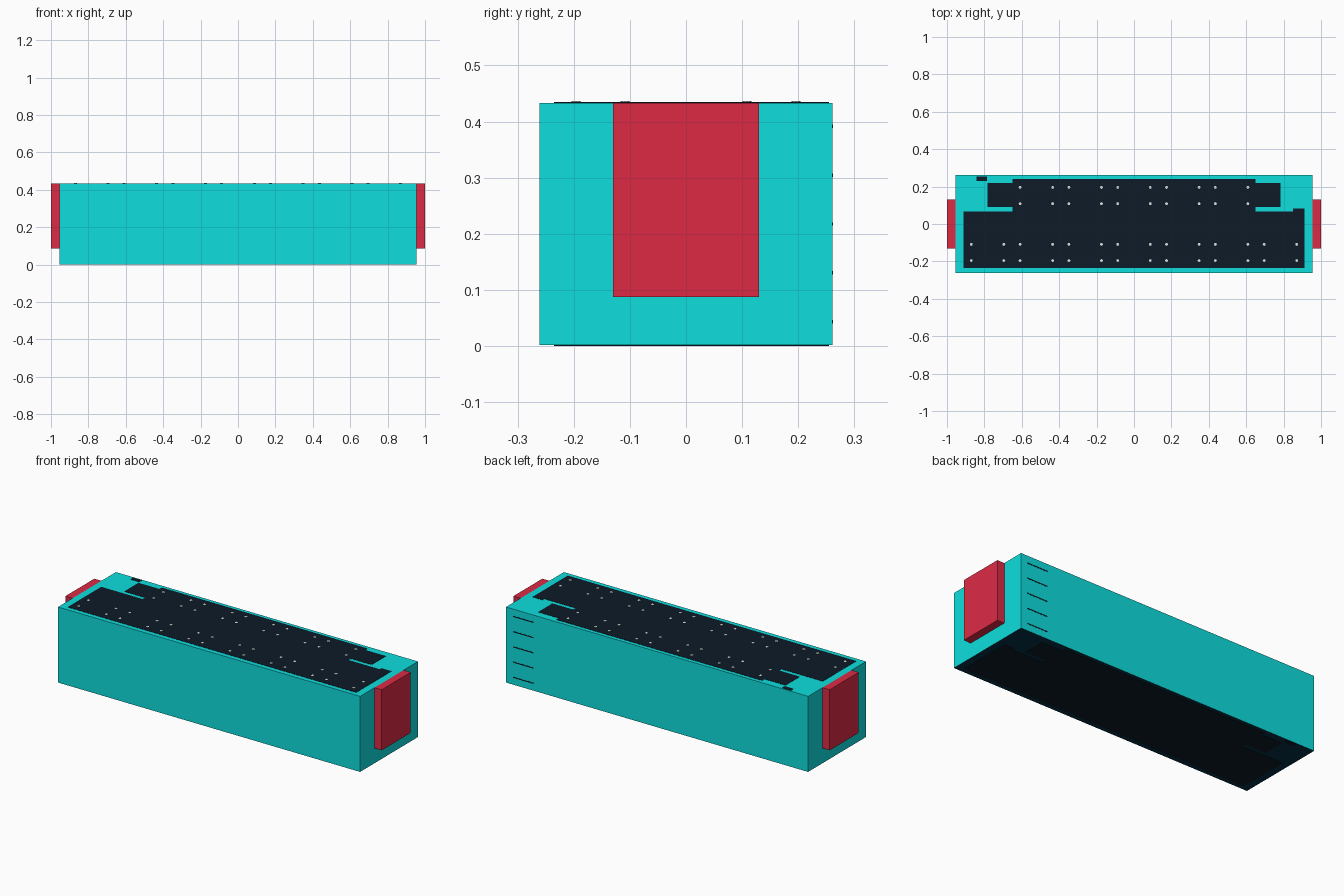
import bpy, bmesh
from mathutils import Matrix

if "Cube" in bpy.data.objects:
    bpy.data.objects.remove(bpy.data.objects["Cube"])


def material(name, rgb):
    m = bpy.data.materials.new(name)
    lin = [(c / 255 / 12.92) if c < 11 else ((c / 255 + 0.055) / 1.055) ** 2.4 for c in rgb]
    m.diffuse_color = (*lin, 1)
    m.use_nodes = True
    m.node_tree.nodes["Principled BSDF"].inputs["Base Color"].default_value = m.diffuse_color
    return m


CYAN = material("cyan", (14, 222, 222))
RED = material("red", (221, 42, 69))
DARK = material("dark_navy", (13, 27, 40))
BASE = material("base_navy", (6, 48, 70))
PALE = material("pale_grey", (225, 225, 220))


def finish(name, bm, *mats):
    me = bpy.data.meshes.new(name)
    bm.normal_update()
    bm.to_mesh(me)
    bm.free()
    for m in mats:
        me.materials.append(m)
    ob = bpy.data.objects.new(name, me)
    bpy.context.collection.objects.link(ob)
    return ob


def add_box(bm, lo, hi):
    mid = [(a + b) / 2 for a, b in zip(lo, hi)]
    size = [b - a for a, b in zip(lo, hi)]
    bmesh.ops.create_cube(bm, size=1, matrix=Matrix.Translation(mid) @ Matrix.Diagonal((*size, 1)))


def box(name, lo, hi, mat):
    bm = bmesh.new()
    add_box(bm, lo, hi)
    return finish(name, bm, mat)


def plate(name, outline, z0, z1, mat):
    bm = bmesh.new()
    face = bm.faces.new([bm.verts.new((x, y, z0)) for x, y in outline])
    top = bmesh.ops.extrude_face_region(bm, geom=[face], use_keep_orig=True)["geom"]
    bmesh.ops.translate(bm, vec=(0, 0, z1 - z0),
                        verts=[v for v in top if isinstance(v, bmesh.types.BMVert)])
    bmesh.ops.recalc_face_normals(bm, faces=bm.faces[:])
    return finish(name, bm, mat)


U = 0.0435          # grid unit of the design
H = 10 * U
HX, HY = 0.955, 0.261
T = 0.0015          # thickness of surface panels

# main casing with a dark underside
bm = bmesh.new()
add_box(bm, (-HX, -HY, T), (HX, HY, H - T))
bm.normal_update()
for f in bm.faces:
    f.material_index = int(f.normal.z < -0.5)
finish("casing", bm, CYAN, BASE)

# red end blocks
for side, s in (("left", -1), ("right", 1)):
    xs = sorted((s * HX, s))
    box(side + "_end_block", (xs[0], -3 * U, 2 * U), (xs[1], 3 * U, H - T), RED)

# dark stepped panels on the top and underside
outline = [(-.912, -.235), (.912, -.235), (.912, .083), (.85, .083), (.85, .067), (.65, .067),
           (.65, .09), (.782, .09), (.782, .218), (.65, .218), (.65, .24), (-.65, .24),
           (-.65, .218), (-.782, .218), (-.782, .09), (-.65, .09), (-.65, .067), (-.912, .067)]
for name, z in (("top", H - T), ("bottom", 0)):
    plate(name + "_panel", outline, z, z + T, DARK)
    box(name + "_small_panel", (-.842, .23, z), (-.785, .255, z + T), DARK)

# pale studs on the top panel, in mirrored pairs
bm = bmesh.new()
inner = (2, 4, 8, 10, 14)
for y, cols in ((4.5, inner), (2.5, inner), (-2.5, inner + (16, 20)), (-4.5, inner + (16, 20))):
    for c in cols:
        for s in (-1, 1):
            bmesh.ops.create_cone(bm, cap_ends=True, segments=8, radius1=.008, radius2=.008, depth=.002,
                                  matrix=Matrix.Translation((s * c * U, y * U, H + .0005)))
finish("studs", bm, PALE)

# thin dark slots at one end of the back
bm = bmesh.new()
for i in range(5):
    z = (2 * i + 1) * U
    add_box(bm, (.782, HY - .001, z - .003), (.912, HY + .001, z + .003))
finish("back_slots", bm, DARK)
